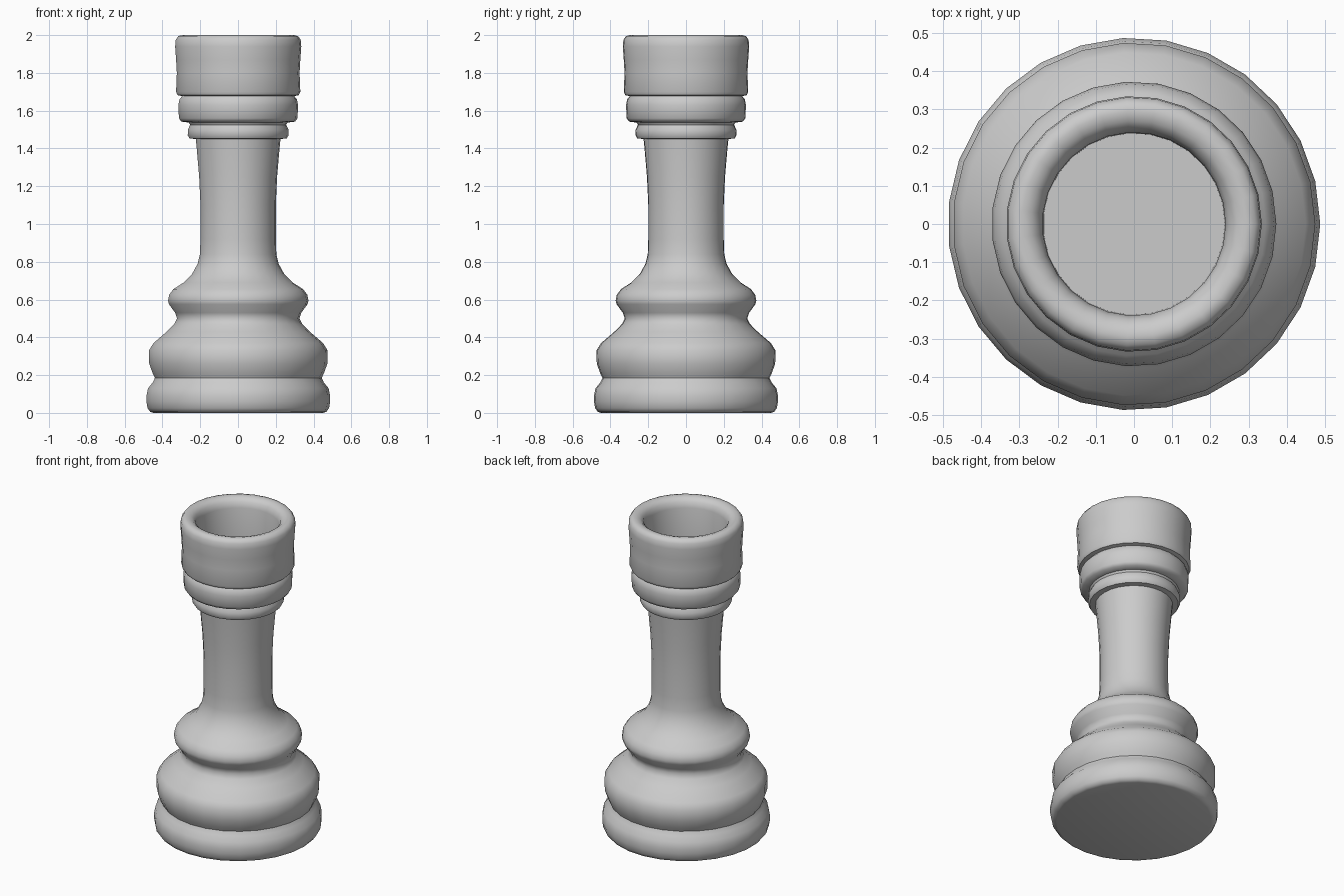
import bpy, bmesh, math

if "Cube" in bpy.data.objects:
    bpy.data.objects.remove(bpy.data.objects["Cube"])

SIDES = 27


def lathe(name, profile):
    """Revolve an (r, z) profile around z, capping both ends."""
    bm = bmesh.new()
    rings = []
    for r, z in profile:
        rings.append([bm.verts.new((r * math.cos(2 * math.pi * i / SIDES),
                                    r * math.sin(2 * math.pi * i / SIDES), z))
                      for i in range(SIDES)])
    for a, b in zip(rings, rings[1:]):
        for i in range(SIDES):
            j = (i + 1) % SIDES
            bm.faces.new((a[i], a[j], b[j], b[i]))
    bm.faces.new(rings[0][::-1])
    bm.faces.new(rings[-1])
    mesh = bpy.data.meshes.new(name)
    bm.to_mesh(mesh)
    bm.free()
    ob = bpy.data.objects.new(name, mesh)
    bpy.context.collection.objects.link(ob)
    bpy.context.view_layer.objects.active = ob
    ob.select_set(True)
    bpy.ops.object.shade_smooth_by_angle(angle=math.radians(50))
    return ob


# Stacked rolls of the foot
foot = [(.45, 0), (.468, .006), (.482, .025), (.488, .06), (.488, .09),
        (.48, .13), (.455, .16), (.443, .185), (.455, .21), (.473, .26),
        (.475, .33), (.45, .37), (.38, .43), (.34, .47), (.325, .50),
        (.335, .53), (.368, .575), (.373, .595), (.367, .625), (.345, .655),
        (.29, .69), (.245, .735), (.215, .79), (.203, .84)]
# Slightly waisted stem
stem = [(.2, .92), (.2, 1.1), (.207, 1.25), (.22, 1.4), (.225, 1.45)]
# Two collar rings under the head
collar = [(.258, 1.453), (.268, 1.47), (.267, 1.50), (.255, 1.525),
          (.262, 1.537), (.302, 1.542), (.315, 1.56), (.318, 1.63),
          (.312, 1.66), (.298, 1.677)]
# Cup-shaped head with rounded rim and flat-bottomed recess
head = [(.322, 1.682), (.33, 1.70), (.326, 1.80), (.33, 1.87), (.335, 1.94),
        (.332, 1.975), (.318, 1.995), (.295, 2.0), (.27, 1.993),
        (.25, 1.975), (.24, 1.94), (.238, 1.7)]

lathe("chess_rook", foot + stem + collar + head)
